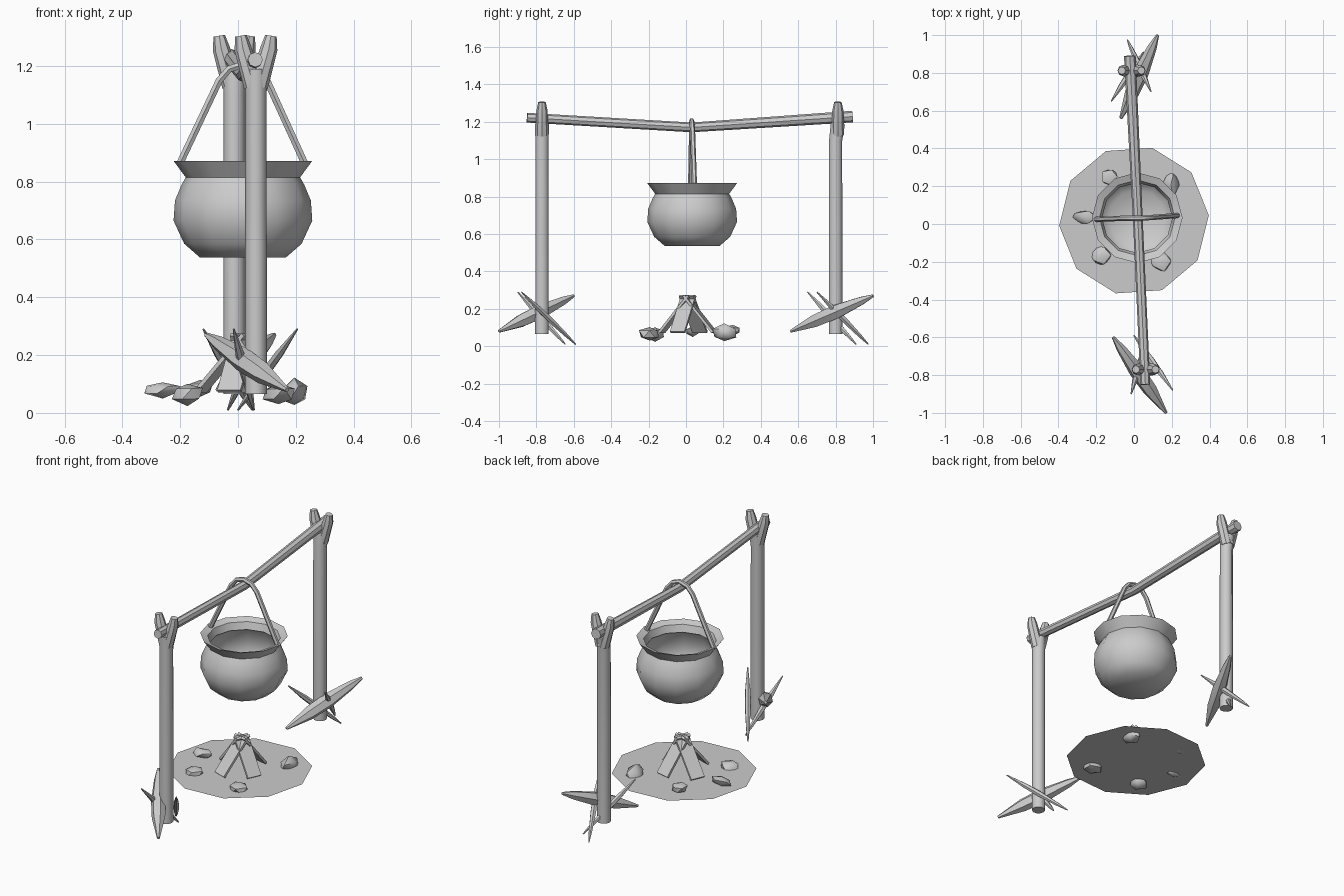
import bpy, bmesh, math, random
from mathutils import Vector, Matrix

random.seed(4)
cube = bpy.data.objects.get("Cube")
if cube:
    bpy.data.objects.remove(cube, do_unlink=True)

grey = bpy.data.materials.new("plain_grey")
grey.use_nodes = True
grey.diffuse_color = (0.6, 0.6, 0.6, 1)
grey.node_tree.nodes["Principled BSDF"].inputs["Base Color"].default_value = (0.6, 0.6, 0.6, 1)


def finish(bm, name, smooth=40):
    """Turn a bmesh into a shaded, coloured object."""
    mesh = bpy.data.meshes.new(name)
    bm.to_mesh(mesh)
    bm.free()
    mesh.materials.append(grey)
    obj = bpy.data.objects.new(name, mesh)
    bpy.context.collection.objects.link(obj)
    if smooth:
        bpy.ops.object.select_all(action='DESELECT')
        obj.select_set(True)
        bpy.context.view_layer.objects.active = obj
        bpy.ops.object.shade_smooth_by_angle(angle=math.radians(smooth))
    return obj


def add_tube(bm, points, radii, sides=8):
    """Capped tube through points, with one radius per point."""
    pts = [Vector(p) for p in points]
    axis = (pts[-1] - pts[0]).normalized()
    ref = Vector((1, 0, 0)) if abs(axis.x) < 0.8 else Vector((0, 1, 0))
    rings = []
    for i, (p, r) in enumerate(zip(pts, radii)):
        t = (pts[min(i + 1, len(pts) - 1)] - pts[max(i - 1, 0)]).normalized()
        u = (ref - t * ref.dot(t)).normalized()
        v = t.cross(u)
        turns = [2 * math.pi * k / sides for k in range(sides)]
        rings.append([bm.verts.new(p + r * (u * math.cos(a) + v * math.sin(a))) for a in turns])
    for a, b in zip(rings, rings[1:]):
        for k in range(sides):
            j = (k + 1) % sides
            bm.faces.new((a[k], a[j], b[j], b[k]))
    bm.faces.new(rings[0][::-1])
    bm.faces.new(rings[-1])


def tube(name, points, radii, sides=8):
    bm = bmesh.new()
    add_tube(bm, points, radii, sides)
    return finish(bm, name)


# Forked posts
def post(name, x, y, lean):
    bm = bmesh.new()
    top = y + lean
    add_tube(bm, [(x, y, 0.065), (x, y, 1.1), (x, top, 1.19)], [0.038, 0.037, 0.04], 10)
    for side in (-1, 1):
        add_tube(bm, [(x + side * 0.008, top, 1.13), (x + side * 0.045, top, 1.26),
                      (x + side * 0.052, top, 1.305)], [0.034, 0.03, 0.02])
    finish(bm, name)


post("front_post", 0.062, -0.77, 0.0)
post("back_post", -0.013, 0.8, 0.012)

# Sagging crossbeam
tube("crossbeam", [(0.06, -0.85, 1.222), (0.02, 0.03, 1.17), (-0.022, 0.89, 1.228)],
     [0.026, 0.026, 0.031])


# Pointed stakes crossing at the foot of each post
def stake(name, a, b, radius):
    a, b = Vector(a), Vector(b)
    steps = (0, 0.3, 0.55, 0.85, 1)
    widths = (0.2, 0.9, 1, 0.6, 0.2)
    tube(name, [a.lerp(b, s) for s in steps], [radius * w for w in widths], 6)


stake("front_thick_stake", (0.17, -1.0, 0.08), (-0.11, -0.6, 0.27), 0.042)
stake("front_thin_stake_a", (0.205, -0.88, 0.29), (0.0, -0.59, 0.01), 0.017)
stake("front_thin_stake_b", (-0.015, -0.9, 0.29), (0.055, -0.645, 0.01), 0.017)
stake("back_thick_stake", (-0.07, 0.56, 0.08), (0.125, 1.0, 0.27), 0.042)
stake("back_thin_stake_a", (-0.12, 0.65, 0.29), (0.05, 0.91, 0.01), 0.017)
stake("back_thin_stake_b", (0.09, 0.7, 0.29), (-0.035, 0.975, 0.01), 0.017)

# Open pot with a round belly and flared rim
pot_x, pot_y, sides = 0.017, 0.033, 12
profile = [(0.148, 0.537), (0.203, 0.585), (0.24, 0.665), (0.235, 0.735),
           (0.212, 0.79), (0.198, 0.815), (0.24, 0.872), (0.2, 0.857), (0.186, 0.815)]
bm = bmesh.new()
rings = []
for r, z in profile:
    turns = [2 * math.pi * k / sides for k in range(sides)]
    rings.append([bm.verts.new((pot_x + r * math.cos(a), pot_y + r * math.sin(a), z)) for a in turns])
for a, b in zip(rings, rings[1:]):
    for k in range(sides):
        j = (k + 1) % sides
        bm.faces.new((a[k], a[j], b[j], b[k]))
bm.faces.new(rings[0][::-1])
finish(bm, "pot", 45)

# Handle looped over the beam
tube("pot_handle", [(-0.2, 0.025, 0.865), (-0.065, 0.03, 1.15), (-0.03, 0.03, 1.19),
                    (0.02, 0.03, 1.205), (0.065, 0.033, 1.19), (0.1, 0.035, 1.15),
                    (0.23, 0.045, 0.865)], [0.014] * 7, 6)

# Flat ground disc
bm = bmesh.new()
bmesh.ops.create_circle(bm, cap_ends=True, segments=10, radius=0.397,
                        matrix=Matrix.Translation((0, 0.018, 0.065)) @ Matrix.Rotation(math.radians(22), 4, 'Z'))
finish(bm, "ground_disc", 0)

# Leaning firewood boards
boards = [((0.14, -0.045), 0.085), ((-0.13, 0.075), 0.085), ((-0.03, -0.13), 0.085), ((0.05, 0.15), 0.085)]
for i, ((x, y), width) in enumerate(boards):
    base, tip = Vector((x, y, 0.075)), Vector((0.02 - x * 0.1, 0.01 - y * 0.1, 0.27))
    along = (tip - base).normalized()
    across = along.cross(Vector((0, 0, 1))).normalized()
    normal = across.cross(along)
    turn = Matrix((across, along, normal)).transposed().to_4x4()
    size = Matrix.Diagonal((width, (tip - base).length, 0.014, 1))
    bm = bmesh.new()
    bmesh.ops.create_cube(bm, size=1, matrix=Matrix.Translation((base + tip) / 2) @ turn @ size)
    finish(bm, f"firewood_board_{i + 1}", 0)

# Rough stones around the fire: position, then half sizes
stones = [((-0.13, 0.25, 0.085), (0.045, 0.045, 0.03)), ((0.195, 0.205, 0.07), (0.045, 0.065, 0.045)),
          ((-0.26, 0.035, 0.08), (0.065, 0.035, 0.026)), ((-0.175, -0.165, 0.067), (0.052, 0.052, 0.037)),
          ((0.14, -0.195, 0.065), (0.058, 0.055, 0.038))]
for i, (place, half) in enumerate(stones):
    bm = bmesh.new()
    bmesh.ops.create_icosphere(bm, subdivisions=1, radius=1.05)
    for v in bm.verts:
        v.co *= random.uniform(0.85, 1.15)
    bmesh.ops.transform(bm, verts=bm.verts, matrix=Matrix.Translation(place) @ Matrix.Diagonal((*half, 1)))
    finish(bm, f"fire_stone_{i + 1}", 45)
